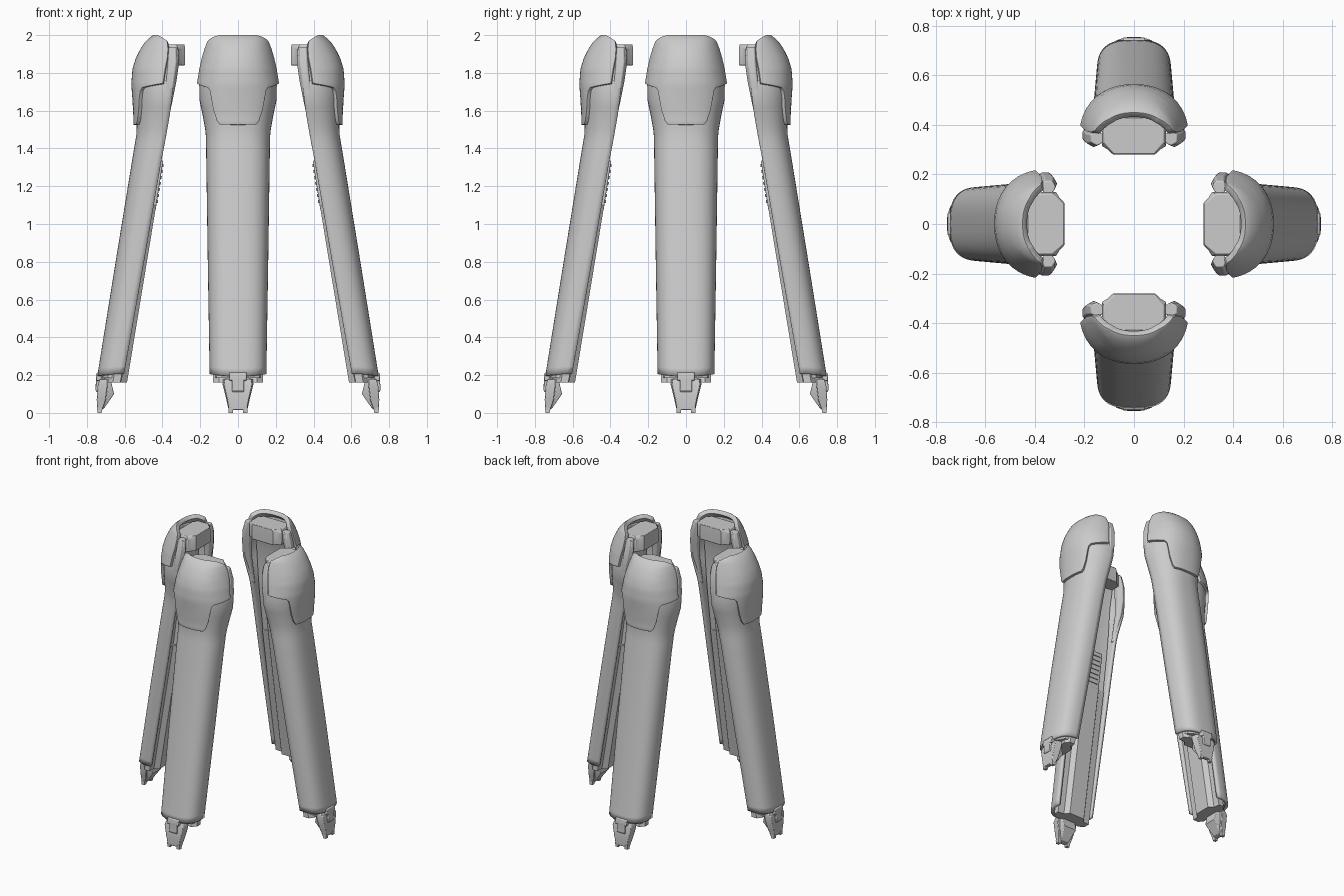
import bpy, bmesh
from math import sin, cos, pi, radians

if "Cube" in bpy.data.objects:
    bpy.data.objects.remove(bpy.data.objects["Cube"])

# One leg is built pointing along +x, then repeated four times around z.
parts = []

# leg stations: z, outer radius, inner edge radius, half width, roundness
STATIONS = [
    (0.195, 0.745, 0.605, 0.150, 2.9), (0.80, 0.648, 0.498, 0.160, 2.8),
    (1.34, 0.560, 0.405, 0.168, 2.6), (1.48, 0.537, 0.378, 0.170, 2.5),
    (1.57, 0.536, 0.362, 0.186, 2.4), (1.66, 0.541, 0.350, 0.205, 2.3),
    (1.74, 0.547, 0.342, 0.205, 2.2), (1.82, 0.541, 0.328, 0.192, 2.2),
    (1.88, 0.523, 0.318, 0.178, 2.2), (1.93, 0.497, 0.322, 0.163, 2.2),
    (1.97, 0.470, 0.338, 0.146, 2.2), (2.00, 0.432, 0.350, 0.122, 2.2)]


def station(z):
    z = min(max(z, STATIONS[0][0]), STATIONS[-1][0])
    for a, b in zip(STATIONS, STATIONS[1:]):
        if z <= b[0]:
            k = (z - a[0]) / (b[0] - a[0])
            return [p + (q - p) * k for p, q in zip(a[1:], b[1:])]


def skin_point(u, z, off=0.0):
    """Point on the leg skin, u = -1..1 across the section."""
    ro, ri, w, n = station(z)
    a = abs(u) * pi / 2
    c, s = max(cos(a), 0) ** (2 / n), sin(a) ** (2 / n)
    return (ri + (ro + off - ri) * c, (1 if u > 0 else -1) * (w + off) * s, z)


def interp(x, pts):
    for a, b in zip(pts, pts[1:]):
        if x <= b[0]:
            return a[1] + (b[1] - a[1]) * (x - a[0]) / (b[0] - a[0])
    return pts[-1][1]


def add_object(name, verts, faces, fix=True, bevel=0.0, solid=0.0, angle=30):
    me = bpy.data.meshes.new(name)
    me.from_pydata(verts, [], faces)
    if fix:
        bm = bmesh.new()
        bm.from_mesh(me)
        bmesh.ops.recalc_face_normals(bm, faces=bm.faces)
        bm.to_mesh(me)
        bm.free()
    ob = bpy.data.objects.new(name, me)
    bpy.context.collection.objects.link(ob)
    bpy.ops.object.select_all(action='DESELECT')
    ob.select_set(True)
    bpy.context.view_layer.objects.active = ob
    if solid:
        m = ob.modifiers.new("thickness", 'SOLIDIFY')
        m.thickness, m.offset = solid, -1
    if bevel:
        m = ob.modifiers.new("edge", 'BEVEL')
        m.width, m.segments, m.limit_method = bevel, 2, 'ANGLE'
        m.angle_limit = radians(50)
    bpy.ops.object.shade_smooth_by_angle(angle=radians(angle))
    parts.append(ob)
    return ob


def sheet(name, us, bottom, top, rows, off, **kw):
    """Curved panel of the leg skin between two z curves."""
    verts, faces, n = [], [], len(us)
    for j in range(rows + 1):
        for u in us:
            zb, zt = bottom(abs(u)), top(abs(u))
            verts.append(skin_point(u, zb + (zt - zb) * j / rows, off))
    for j in range(rows):
        for i in range(n - 1):
            k = j * n + i
            faces.append((k, k + 1, k + n + 1, k + n))
    return add_object(name, verts, faces, fix=False, **kw)


def loft(name, rings, **kw):
    """Closed solid through rings of equal point count."""
    n = len(rings[0])
    verts = [p for r in rings for p in r]
    faces = [tuple(range(n)), tuple(range(len(verts) - n, len(verts)))]
    for j in range(len(rings) - 1):
        for i in range(n):
            a, b = j * n + i, j * n + (i + 1) % n
            faces.append((a, b, b + n, a + n))
    return add_object(name, verts, faces, **kw)


def prism(name, profile, t0, t1, **kw):
    """Side profile (radius, z) extruded across the leg."""
    return loft(name, [[(r, t, z) for r, z in profile] for t in (t0, t1)], **kw)


def mirrored(half, z):
    return [(r, t, z) for r, t in half] + [(r, -t, z) for r, t in reversed(half)]


# Outer leg shell
us = [i / 16 for i in range(-16, 17)]
sheet("leg_shell", us, lambda u: 0.195 + 0.012 * u, lambda u: 1.95 - 0.02 * u, 44, 0.0, solid=0.02)

# Knee pad with a lower apron
hem = [(0, 1.525), (0.28, 1.527), (0.33, 1.545), (0.38, 1.60), (0.41, 1.67),
       (0.44, 1.705), (0.49, 1.722), (0.86, 1.745)]
crown = [(0, 2.0), (0.5, 2.0), (0.7, 1.99), (0.86, 1.972)]
half = [0.07, 0.14, 0.21, 0.28, 0.305, 0.33, 0.355, 0.38, 0.395, 0.41, 0.425, 0.44,
        0.465, 0.49, 0.56, 0.64, 0.72, 0.79, 0.86]
sheet("knee_pad", [-u for u in reversed(half)] + [0] + half, lambda u: interp(u, hem),
      lambda u: interp(u, crown), 22, 0.018, solid=0.03, bevel=0.006)

# Thick inner rims that end in hexagonal horns beside the knee
for s, side in ((1, "left"), (-1, "right")):
    rings = []
    for z, r, t, rad in ((1.46, 0.398, 0.152, 0.012), (1.66, 0.370, 0.178, 0.026),
                         (1.76, 0.358, 0.178, 0.034), (1.86, 0.346, 0.163, 0.036),
                         (1.935, 0.346, 0.148, 0.030)):
        rings.append([(r + rad * cos(k * pi / 3), s * (t + rad * sin(k * pi / 3)), z)
                      for k in range(6)])
    loft("knee_horn_" + side, rings, bevel=0.004)

# Faceted inner core: protruding ridge below, recessed channel above
rings = []
for z, ri in ((0.16, 0.588), (0.20, 0.581), (1.10, 0.433)):
    rings.append(mirrored([(ri + 0.10, 0.10), (ri + 0.075, 0.132), (ri + 0.035, 0.132),
                           (ri + 0.032, 0.085), (ri, 0.060)], z))
loft("inner_core", rings)
rings = []
for z, ri, w in ((1.08, 0.470, 0.148), (1.34, 0.435, 0.150), (1.52, 0.420, 0.155),
                 (1.72, 0.420, 0.17), (1.86, 0.37, 0.15)):
    rings.append(mirrored([(ri + 0.07, w * 0.7), (ri + 0.03, w * 0.95), (ri, w * 0.85),
                           (ri + 0.012, w * 0.4)], z))
loft("inner_channel", rings)
loft("sole_plate", [mirrored([(0.722 - d, 0.06), (0.69 - d, 0.115), (0.62 - d, 0.13)], z)
                    for z, d in ((0.185, 0), (0.23, 0.007))])

# Vent box with slats on the inner side
prism("vent_box", [(0.396, 1.335), (0.436, 1.075), (0.50, 1.09), (0.46, 1.345)],
      -0.062, 0.062, bevel=0.006)
for i in range(7):
    z = 1.11 + i * 0.032
    r = 0.436 - (z - 1.075) * 0.154
    prism("vent_slat_%d" % i, [(r - 0.006, z), (r + 0.01, z), (r + 0.008, z + 0.016),
                               (r - 0.008, z + 0.016)], -0.045, 0.045)

# Hip block inside the knee
loft("hip_block", [mirrored([(0.43, 0.10), (0.40, 0.13), (0.315, 0.13), (0.30, 0.105),
                             (0.281, 0.085)], 1.84),
                   mirrored([(0.43, 0.10), (0.40, 0.13), (0.315, 0.13), (0.30, 0.105),
                             (0.281, 0.085)], 1.93),
                   mirrored([(0.43, 0.09), (0.40, 0.12), (0.33, 0.12), (0.30, 0.095),
                             (0.283, 0.08)], 1.95)], bevel=0.003)

# Foot: tapered toe plate, rear claw, split tips and ankle knuckle
def taper(name, rows, **kw):
    return loft(name, [[(a, -w, z), (b, -w * k, z), (b, w * k, z), (a, w, z)]
                       for z, a, b, w, k in rows], **kw)


taper("toe_plate", [(0.015, 0.718, 0.746, 0.050, 0.9), (0.07, 0.700, 0.748, 0.062, 0.9),
                    (0.15, 0.690, 0.742, 0.082, 0.9), (0.18, 0.690, 0.732, 0.080, 0.85)],
      bevel=0.004)
taper("rear_claw", [(0.02, 0.712, 0.725, 0.030, 1), (0.10, 0.656, 0.715, 0.050, 1.2),
                    (0.15, 0.668, 0.71, 0.055, 1.2), (0.20, 0.675, 0.71, 0.055, 1.2)], bevel=0.004)
for s, side in ((1, "left"), (-1, "right")):
    prism("toe_tip_" + side, [(0.722, 0), (0.744, 0), (0.747, 0.03), (0.715, 0.03)],
          s * 0.026, s * 0.049)
prism("ankle_cap", [(0.69, 0.17), (0.69, 0.215), (0.748, 0.215), (0.753, 0.19), (0.753, 0.17)],
      -0.045, 0.045, bevel=0.005)
prism("ankle_knuckle", [(0.70, 0.11), (0.70, 0.19), (0.752, 0.19), (0.754, 0.12), (0.748, 0.11)],
      -0.032, 0.032, bevel=0.005)

# Repeat the leg four times
for k in range(1, 4):
    for ob in parts:
        dup = ob.copy()
        dup.name = "%s_leg%d" % (ob.name, k + 1)
        dup.rotation_euler = (0, 0, k * pi / 2)
        bpy.context.collection.objects.link(dup)
